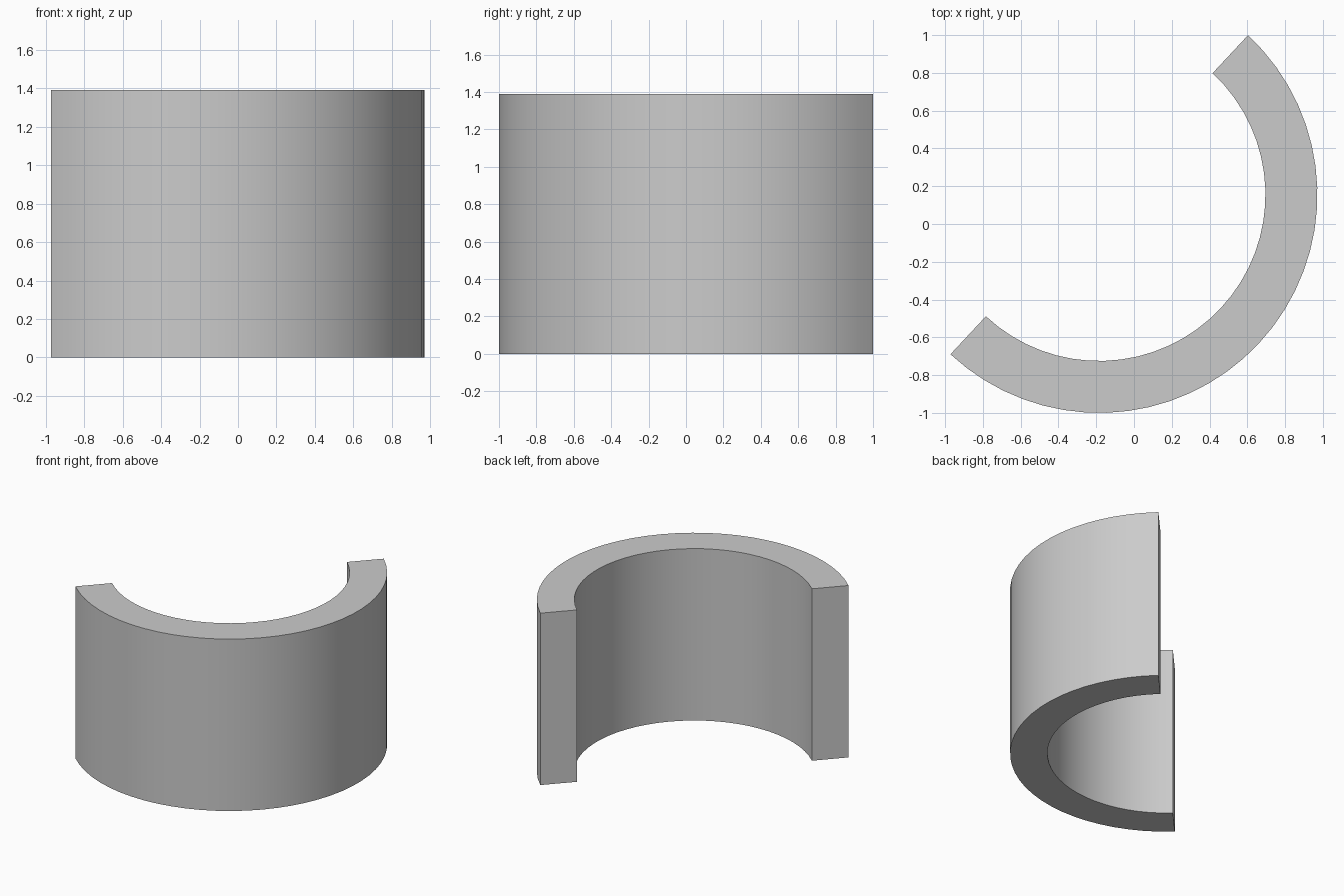
import bpy, bmesh, math

if "Cube" in bpy.data.objects:
    bpy.data.objects.remove(bpy.data.objects["Cube"])

# Half-ring wall: a rectangular cross-section swept through half a turn
R_OUT, R_IN, HEIGHT = 1.155, 0.88, 1.39
CX, CY = -0.184, 0.155
START, SEGMENTS = math.radians(-133), 32

bm = bmesh.new()
rings = []
for i in range(SEGMENTS + 1):
    a = START + math.pi * i / SEGMENTS
    section = ((R_IN, 0), (R_OUT, 0), (R_OUT, HEIGHT), (R_IN, HEIGHT))
    rings.append([bm.verts.new((CX + r * math.cos(a), CY + r * math.sin(a), z))
                  for r, z in section])

# Inner, outer, top and bottom surfaces
for a, b in zip(rings, rings[1:]):
    for k in range(4):
        n = (k + 1) % 4
        bm.faces.new((a[k], a[n], b[n], b[k]))

# Flat end caps
bm.faces.new(rings[0])
bm.faces.new(rings[-1])
bmesh.ops.recalc_face_normals(bm, faces=bm.faces)

mesh = bpy.data.meshes.new("half_ring_wall")
bm.to_mesh(mesh)
bm.free()
wall = bpy.data.objects.new("half_ring_wall", mesh)
bpy.context.collection.objects.link(wall)

# Smooth curved walls, crisp rims and ends
bpy.context.view_layer.objects.active = wall
wall.select_set(True)
bpy.ops.object.shade_smooth_by_angle(angle=math.radians(30))
